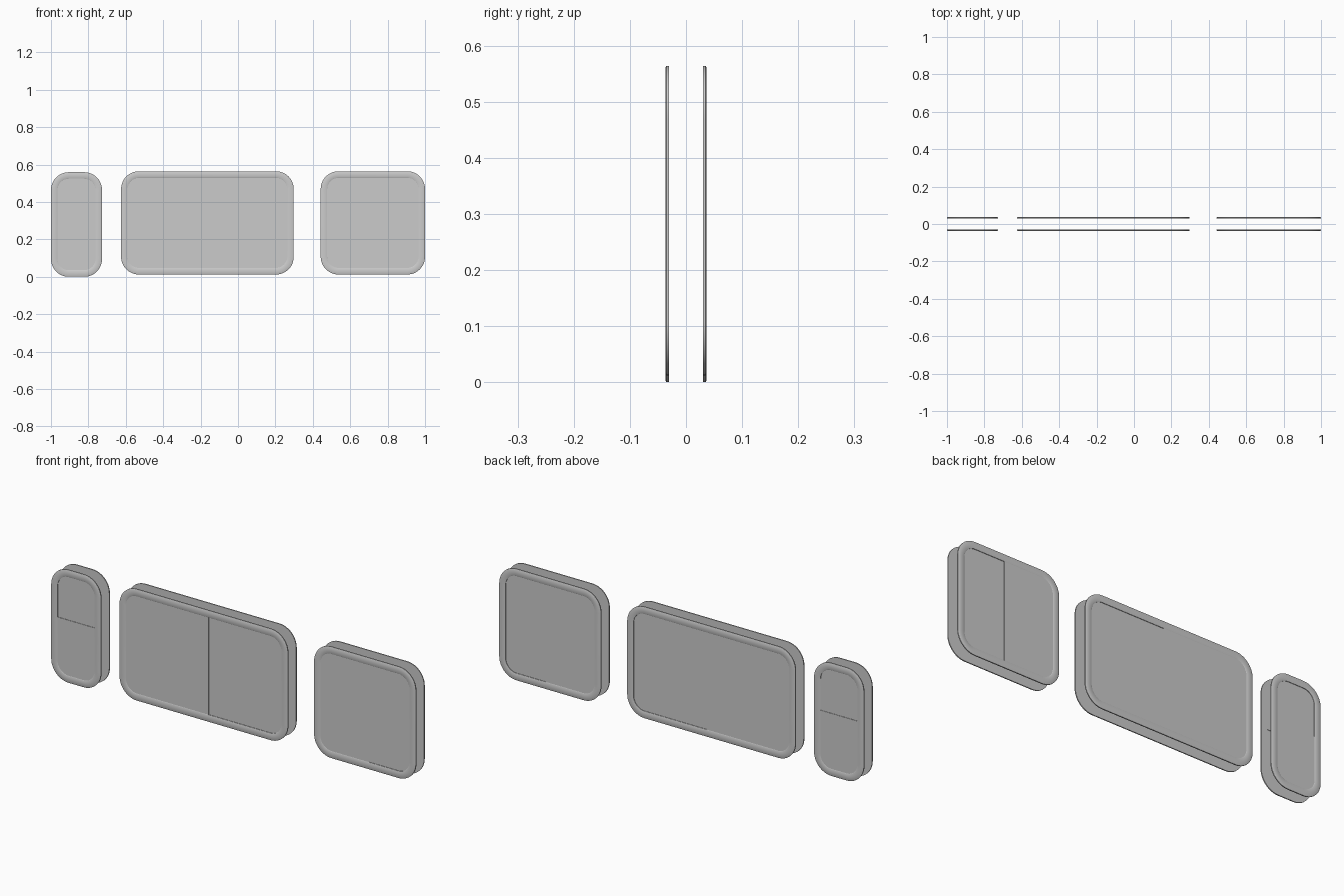
import bpy, bmesh, math

if "Cube" in bpy.data.objects:
    bpy.data.objects.remove(bpy.data.objects["Cube"])

SEG = 12          # segments per rounded corner
FRAME_W = 0.035   # visible frame width


def outline(x0, x1, z0, z1, radii):
    """Rounded rectangle; radii order: right-top, left-top, left-bottom, right-bottom."""
    pts = []
    corners = [(x1, z1, -1, -1), (x0, z1, 1, -1), (x0, z0, 1, 1), (x1, z0, -1, 1)]
    for i, ((cx, cz, sx, sz), r) in enumerate(zip(corners, radii)):
        steps = SEG if r > 0 else 0
        for k in range(steps + 1):
            a = math.pi / 2 * (i + k / max(steps, 1))
            pts.append((cx + sx * r + r * math.cos(a), cz + sz * r + r * math.sin(a)))
    return pts


def loft(name, loops, ring):
    """Join (outline, y) loops; ring closes the profile, otherwise ends are capped."""
    bm = bmesh.new()
    rows = [[bm.verts.new((x, y, z)) for x, z in pts] for pts, y in loops]
    n = len(rows[0])
    for i in range(len(rows) if ring else len(rows) - 1):
        a, b = rows[i], rows[(i + 1) % len(rows)]
        for k in range(n):
            bm.faces.new((a[k], a[(k + 1) % n], b[(k + 1) % n], b[k]))
    if not ring:
        bm.faces.new(rows[0])
        bm.faces.new(rows[-1])
    bmesh.ops.recalc_face_normals(bm, faces=bm.faces)
    me = bpy.data.meshes.new(name)
    bm.to_mesh(me)
    bm.free()
    ob = bpy.data.objects.new(name, me)
    bpy.context.collection.objects.link(ob)
    bpy.context.view_layer.objects.active = ob
    ob.select_set(True)
    bpy.ops.object.shade_smooth_by_angle(angle=math.radians(30))
    ob.select_set(False)


def frame(name, box, r, s):
    # closed cross-section: inset from the outer edge, distance from the centre plane
    section = [(0, 0.030), (0, 0.035), (0.003, 0.0365), (FRAME_W - 0.002, 0.0365),
               (FRAME_W, 0.0355), (FRAME_W, 0.030)]
    x0, x1, z0, z1 = box
    loft(name, [(outline(x0 + d, x1 - d, z0 + d, z1 - d, [r - d] * 4), s * y)
                for d, y in section], True)


def pane(name, box, radii, s, near, far):
    pts = outline(*box, radii)
    loft(name, [(pts, s * near), (pts, s * far)], False)


# name, outer box (x0, x1, z0, z1), corner radius, split axis, split position
windows = [
    ("small_window", (-1.0, -0.727, 0.0, 0.559), 0.095, "z", 0.31),
    ("wide_window", (-0.625, 0.298, 0.012, 0.564), 0.095, "x", -0.136),
    ("square_window", (0.442, 1.0, 0.012, 0.564), 0.095, "x", 0.745),
]

for name, box, r, axis, split in windows:
    for side, s in (("front", -1), ("back", 1)):
        label = f"{name}_{side}"
        frame(label + "_frame", box, r, s)

        # fixed pane nearly flush, sliding pane recessed behind it
        d = FRAME_W - 0.003
        x0, x1, z0, z1 = box[0] + d, box[1] - d, box[2] + d, box[3] - d
        q, lap = r - d, 0.012
        if axis == "x":
            fixed, fr = (x0, split, z0, z1), (0, q, q, 0)
            slide, sr = (split - lap, x1, z0, z1), (q, 0, 0, q)
        else:
            fixed, fr = (x0, x1, z0, split), (0, 0, q, q)
            slide, sr = (x0, x1, split - lap, z1), (q, q, 0, 0)
        pane(label + "_fixed_pane", fixed, fr, s, 0.0355, 0.0335)
        pane(label + "_sliding_pane", slide, sr, s, 0.0330, 0.0310)
